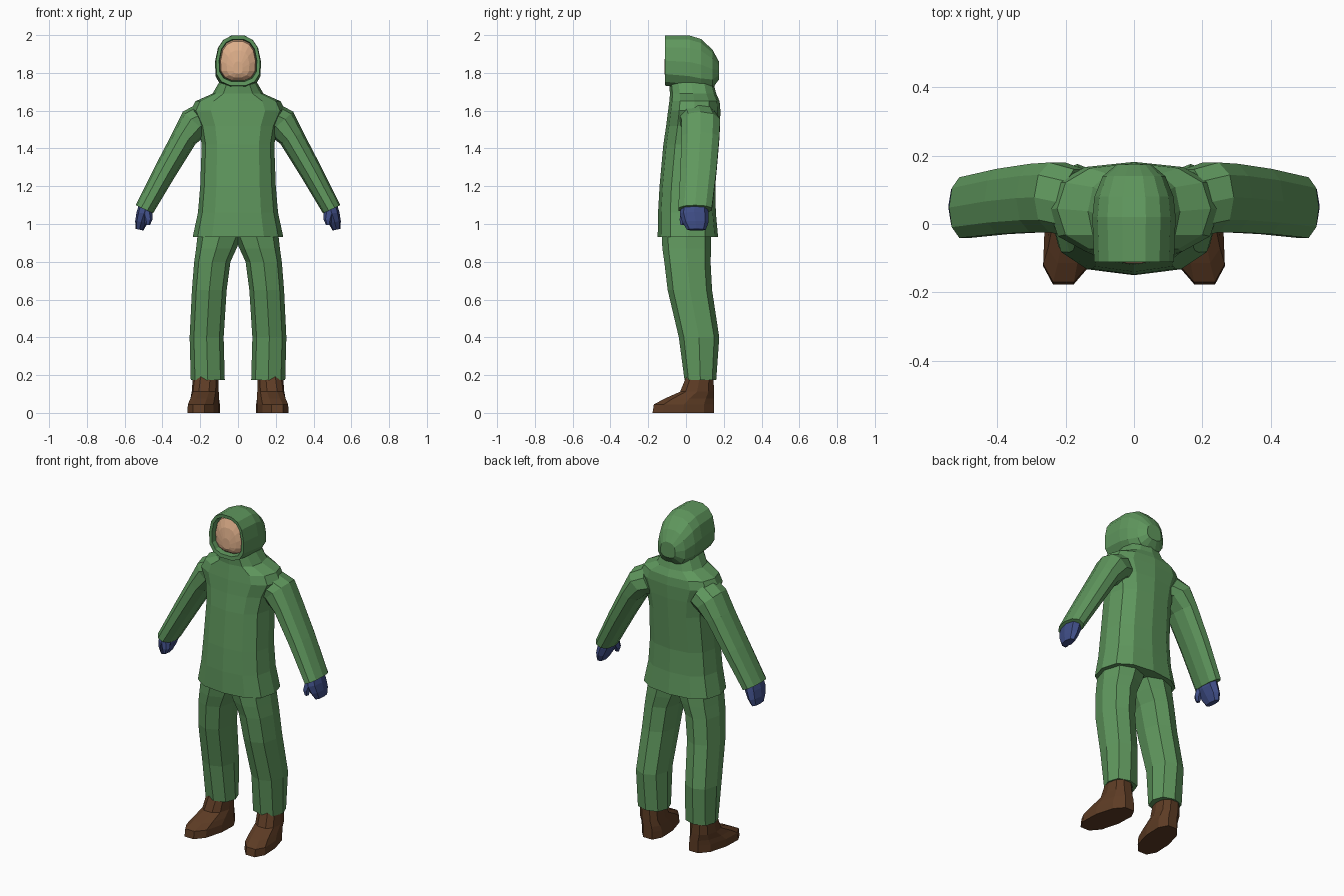
import bpy, bmesh, math
from mathutils import Vector


def material(name, rgb):
    m = bpy.data.materials.new(name)
    m.diffuse_color = (*rgb, 1)
    return m


GREEN = material("green_cloth", (0.115, 0.31, 0.11))
BROWN = material("brown_leather", (0.11, 0.045, 0.018))
BLUE = material("blue_wool", (0.05, 0.075, 0.24))
SKIN = material("skin", (0.72, 0.42, 0.25))


def ring(c, u, v, n, p=2.0):
    """Superellipse of n points around c with half-axes u and v."""
    pts = []
    for i in range(n):
        a = 2 * math.pi * i / n
        co, si = math.cos(a), math.sin(a)
        x = math.copysign(abs(co) ** (2 / p), co) if abs(co) > 1e-6 else 0
        y = math.copysign(abs(si) ** (2 / p), si) if abs(si) > 1e-6 else 0
        pts.append(Vector(c) + Vector(u) * x + Vector(v) * y)
    return pts


def loft(name, rings, mat, mirror=False):
    """Flat-shaded skin through rings, capped at both ends."""
    bm = bmesh.new()
    rows = [[bm.verts.new(p) for p in r] for r in rings]
    n = len(rows[0])
    for a, b in zip(rows, rows[1:]):
        for i in range(n):
            j = (i + 1) % n
            bm.faces.new((a[i], a[j], b[j], b[i]))
    bm.faces.new(rows[0])
    bm.faces.new(rows[-1])
    bmesh.ops.recalc_face_normals(bm, faces=bm.faces)
    me = bpy.data.meshes.new(name)
    bm.to_mesh(me)
    bm.free()
    me.materials.append(mat)
    ob = bpy.data.objects.new(name, me)
    bpy.context.collection.objects.link(ob)
    if mirror:
        ob.modifiers.new("mirror", 'MIRROR')
    return ob


def level(z, x0, x1, y0, y1, n, p=2.0, shear=0.0):
    """Horizontal ring from its extents; shear swings the front outwards."""
    rx, ry = (x1 - x0) / 2, (y1 - y0) / 2
    return ring(((x0 + x1) / 2, (y0 + y1) / 2, z), (rx, 0, 0), (-shear * ry, ry, 0), n, p)


# jacket body: z, half width, front y, back y
body = [(0.93, 0.24, -0.15, 0.17), (1.06, 0.212, -0.148, 0.158), (1.2, 0.2, -0.14, 0.155),
        (1.42, 0.192, -0.12, 0.173), (1.52, 0.21, -0.105, 0.18), (1.6, 0.25, -0.095, 0.182),
        (1.65, 0.225, -0.088, 0.178), (1.69, 0.135, -0.085, 0.16), (1.75, 0.1, -0.09, 0.145)]
loft("jacket_body", [level(z, -w, w, f, b, 12, 2.5) for z, w, f, b in body], GREEN)

# sleeves: centre, direction across the arm, half thickness, half depth
arm = [((0.16, 0.06, 1.56), (0.5, 0, 0.87), 0.093, 0.105),
       ((0.225, 0.078, 1.535), (0.75, 0, 0.66), 0.09, 0.107),
       ((0.285, 0.076, 1.455), (0.89, 0, 0.45), 0.068, 0.105),
       ((0.385, 0.066, 1.28), (0.89, 0, 0.45), 0.06, 0.1),
       ((0.496, 0.048, 1.078), (0.9, 0, 0.43), 0.051, 0.093)]
loft("sleeve", [ring(c, Vector(d) * t, (0, w, 0), 10, 2.2) for c, d, t, w in arm], GREEN, True)

# mittens
hand = [((0.485, 0.045, 1.1), 0.04, 0.07), ((0.497, 0.043, 1.055), 0.042, 0.076),
        ((0.512, 0.05, 1.01), 0.034, 0.07), ((0.522, 0.055, 0.97), 0.022, 0.05)]
loft("mitten", [ring(c, (t * 0.95, 0, t * 0.2), (0, w, 0), 8, 2.3) for c, t, w in hand], BLUE, True)
thumb = [((0.485, 0.0, 1.07), 0.03), ((0.475, -0.014, 1.025), 0.023), ((0.478, -0.019, 0.995), 0.012)]
loft("mitten_thumb", [ring(c, (r, 0, 0), (0, r, 0), 6) for c, r in thumb], BLUE, True)

# trouser legs: z, inner x, outer x, front y, back y
leg = [(0.175, 0.07, 0.25, -0.008, 0.16), (0.4, 0.076, 0.256, -0.038, 0.176),
       (0.65, 0.06, 0.244, -0.097, 0.138), (0.8, 0.04, 0.232, -0.115, 0.13),
       (0.87, 0.008, 0.222, -0.125, 0.133), (0.96, -0.03, 0.212, -0.13, 0.133)]
loft("trouser_leg", [level(*s, 8, 2.4) for s in leg], GREEN, True)

# boots
boot = [(0.0, 0.1, 0.262, -0.184, 0.155), (0.045, 0.1, 0.262, -0.177, 0.155),
        (0.075, 0.1, 0.252, -0.12, 0.154), (0.112, 0.102, 0.245, -0.035, 0.152),
        (0.2, 0.105, 0.238, 0.002, 0.148)]
loft("boot", [level(*s, 10, 2.4, sh) for s, sh in zip(boot, (0.16, 0.16, 0.14, 0.08, 0))], BROWN, True)


# hood: y, half width, bottom z, top z, running from the face recess over the rim to the back
def upright(y, w, z0, z1, p=2.6):
    c, h = (z0 + z1) / 2, (z1 - z0) / 2
    pts = ring((0, y, c), (w, 0, 0), (0, 0, h), 14, p)
    for q in pts:  # narrower towards the crown
        q.x *= 1 - 0.1 * (q.z - c) / h
    return pts


hood = [(-0.06, 0.096, 1.757, 1.975), (-0.11, 0.1, 1.752, 1.98), (-0.112, 0.117, 1.73, 2.0),
        (0.02, 0.122, 1.715, 2.0), (0.08, 0.116, 1.705, 1.982), (0.14, 0.092, 1.715, 1.925),
        (0.175, 0.05, 1.765, 1.86)]
loft("hood", [upright(*s) for s in hood], GREEN)

# face bulging inside the hood opening
face = [(-0.055, 0.098, 1.755, 1.977), (-0.085, 0.092, 1.76, 1.968),
        (-0.105, 0.06, 1.775, 1.92), (-0.115, 0.025, 1.795, 1.86)]
loft("face", [upright(*s) for s in face], SKIN)
